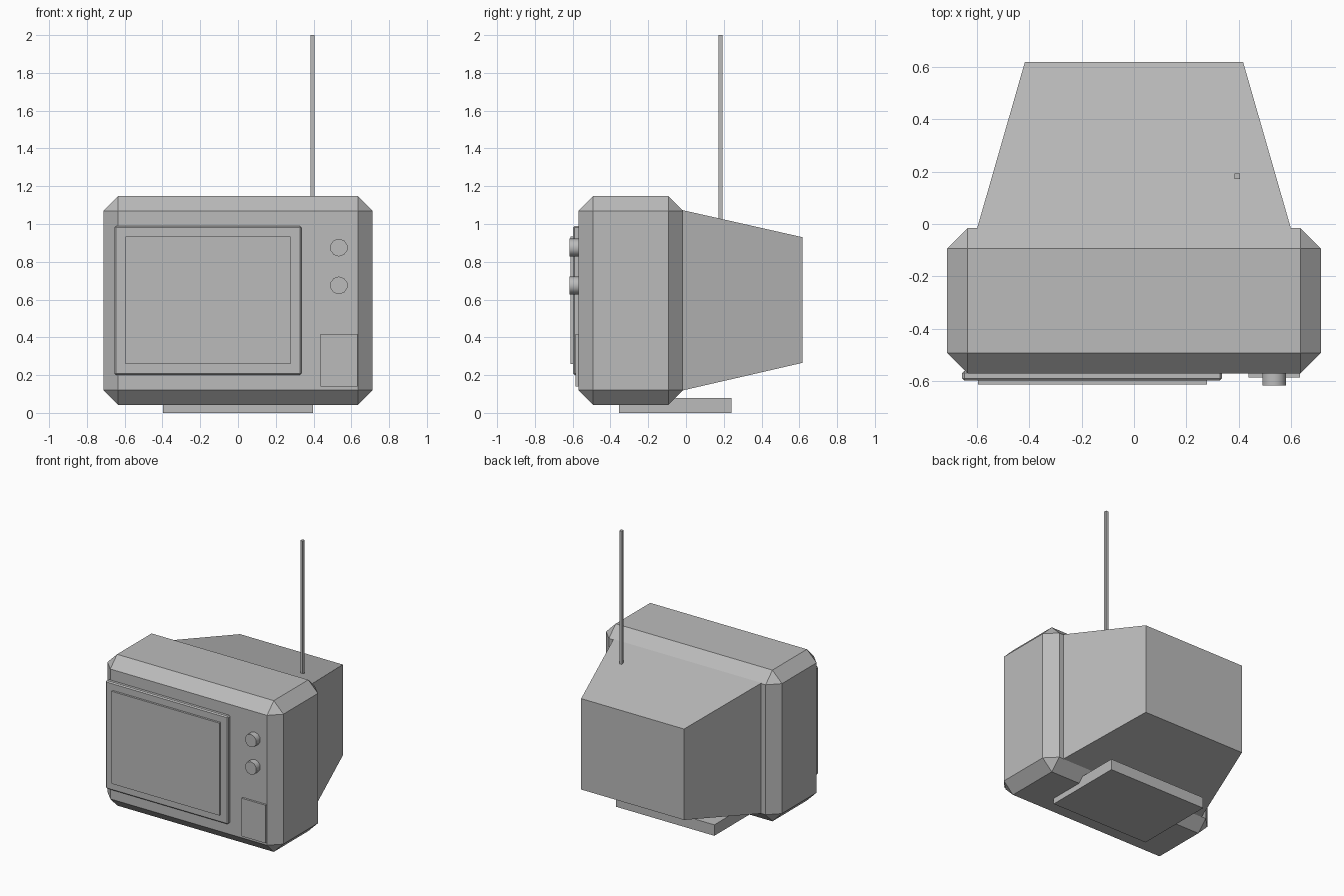
import bpy, bmesh, math

if "Cube" in bpy.data.objects:
    bpy.data.objects.remove(bpy.data.objects["Cube"])

grey = bpy.data.materials.new("plastic_grey")
grey.diffuse_color = (0.5, 0.5, 0.5, 1)
grey.use_nodes = True
grey.node_tree.nodes["Principled BSDF"].inputs["Base Color"].default_value = grey.diffuse_color


def finish(name, bm):
    bmesh.ops.recalc_face_normals(bm, faces=bm.faces[:])
    mesh = bpy.data.meshes.new(name)
    bm.to_mesh(mesh)
    bm.free()
    mesh.materials.append(grey)
    obj = bpy.data.objects.new(name, mesh)
    bpy.context.collection.objects.link(obj)
    return obj


def box(name, x, y, z, chamfer=0.0, back=None):
    """Box from (min, max) ranges; back = (half width, z min, z max) reshapes the rear face."""
    bm = bmesh.new()
    bmesh.ops.create_cube(bm, size=1)
    for v in bm.verts:
        right, rear, upper = (c > 0 for c in v.co)
        v.co = (x[right], y[rear], z[upper])
        if back and rear:
            v.co.x = back[0] if right else -back[0]
            v.co.z = back[2] if upper else back[1]
    if chamfer:
        bmesh.ops.bevel(bm, geom=bm.edges[:], offset=chamfer, segments=1,
                        profile=0.5, affect='EDGES')
    return finish(name, bm)


# Chamfered cabinet and tapered rear housing
box("cabinet", (-0.712, 0.712), (-0.57, -0.015), (0.042, 1.148), chamfer=0.078)
box("rear_housing", (-0.602, 0.602), (-0.03, 0.617), (0.116, 1.076),
    back=(0.416, 0.265, 0.93))

# Stand and aerial
box("stand", (-0.397, 0.397), (-0.355, 0.24), (0, 0.08))
box("aerial", (0.384, 0.404), (0.171, 0.193), (0.98, 2.0))

# Screen frame, screen and control panel door
box("screen_frame", (-0.655, 0.335), (-0.597, -0.56), (0.2, 0.99), chamfer=0.008)
box("screen", (-0.595, 0.278), (-0.612, -0.58), (0.258, 0.934))
box("control_door", (0.436, 0.632), (-0.585, -0.56), (0.14, 0.418))

# Round tuning knobs
for name, z in (("upper_knob", 0.875), ("lower_knob", 0.675)):
    bm = bmesh.new()
    bmesh.ops.create_cone(bm, cap_ends=True, segments=10, radius1=0.047,
                          radius2=0.047, depth=0.055)
    for v in bm.verts:
        px, py, pz = v.co
        v.co = (0.534 + px, -0.5885 + pz, z + py)
    knob = finish(name, bm)
    bpy.ops.object.select_all(action='DESELECT')
    knob.select_set(True)
    bpy.context.view_layer.objects.active = knob
    bpy.ops.object.shade_smooth_by_angle(angle=math.radians(40))
